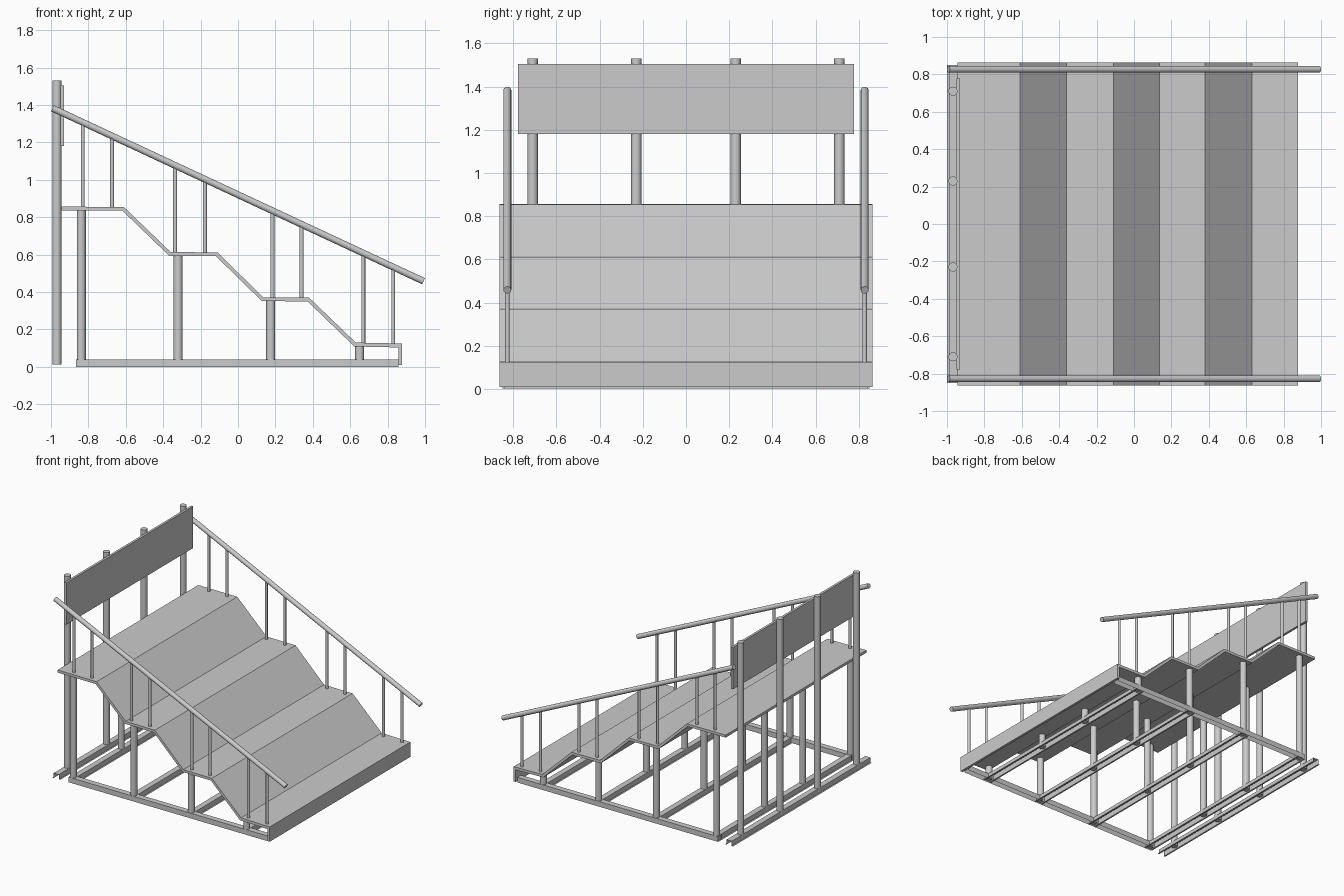
import bpy, bmesh, math
from mathutils import Vector

if "Cube" in bpy.data.objects:
    bpy.data.objects.remove(bpy.data.objects["Cube"])


def finish(name, bm, smooth=False):
    mesh = bpy.data.meshes.new(name)
    bm.to_mesh(mesh)
    bm.free()
    ob = bpy.data.objects.new(name, mesh)
    bpy.context.collection.objects.link(ob)
    if smooth:
        bpy.context.view_layer.objects.active = ob
        ob.select_set(True)
        bpy.ops.object.shade_smooth_by_angle(angle=math.radians(40))
        ob.select_set(False)
    return ob


def tube(name, a, b, r):
    """Capped cylinder between two points."""
    a, b = Vector(a), Vector(b)
    bm = bmesh.new()
    bmesh.ops.create_cone(bm, cap_ends=True, segments=20, radius1=r, radius2=r,
                          depth=(b - a).length)
    bmesh.ops.rotate(bm, verts=bm.verts,
                     matrix=Vector((0, 0, 1)).rotation_difference(b - a).to_matrix())
    bmesh.ops.translate(bm, verts=bm.verts, vec=(a + b) / 2)
    return finish(name, bm, True)


def extrude(name, profile, start, end, axis='y', closed=False):
    """Sweep a profile (u, z) along y or x; open profiles make folded sheets."""
    def place(u, z, t):
        return (u, t, z) if axis == 'y' else (t, u, z)
    bm = bmesh.new()
    rings = [[bm.verts.new(place(u, z, t)) for u, z in profile] for t in (start, end)]
    n = len(profile)
    for i in range(n if closed else n - 1):
        j = (i + 1) % n
        bm.faces.new((rings[0][i], rings[0][j], rings[1][j], rings[1][i]))
    if closed:
        bm.faces.new(rings[0])
        bm.faces.new(rings[1])
    bmesh.ops.recalc_face_normals(bm, faces=bm.faces)
    if not closed and sum(f.normal.z * f.calc_area() for f in bm.faces) < 0:
        bmesh.ops.reverse_faces(bm, faces=bm.faces)
    return finish(name, bm)


def hat(c):
    """Folded channel section, open underneath, with two floor flanges."""
    return [(c - .034, .002), (c - .022, .002), (c - .022, .04),
            (c + .022, .04), (c + .022, .002), (c + .034, .002)]


# Stepped deck: flat treads joined by slopes, with a front kick panel
top = [(-.945, .857), (-.61, .855), (-.36, .614), (-.11, .612),
       (.135, .372), (.38, .37), (.63, .13), (.876, .125), (.876, .01)]
under = [(.858, .01), (.858, .104), (.622, .109), (.372, .35), (.127, .352),
         (-.118, .592), (-.368, .594), (-.618, .835), (-.945, .837)]
extrude('stepped_deck', top + under, -.863, .863, closed=True)

# Base frame: side rails and cross channels
for s, side in ((-1, 'right'), (1, 'left')):
    u = [(s * .80, 0), (s * .80, .04), (s * .845, .04), (s * .845, 0)]
    extrude(f'base_side_rail_{side}', u, -.865, .857, axis='x')

# Deck support posts standing in the cross channels
for i, (x, z) in enumerate([(-.838, .84), (-.32, .595), (.175, .353), (.65, .11)]):
    extrude(f'base_cross_channel_{i}', hat(x), -.84, .84)
    for j, y in enumerate((-.82, -.235, .235, .82)):
        tube(f'deck_post_{i}_{j}', (x, y, .01), (x, y, z), .024)

# Back wall: floor channel, tall posts and panel
extrude('back_floor_channel', hat(-.966), -.85, .85)
for j, y in enumerate((-.71, -.23, .23, .71)):
    tube(f'back_post_{j}', (-.968, y, .012), (-.968, y, 1.53), .024)
panel = [(-.948, 1.18), (-.93, 1.18), (-.93, 1.505), (-.948, 1.505)]
extrude('back_panel', panel, -.778, .778, closed=True)


# Handrails with paired balusters on each tread
def rail_z(x):
    return 1.382 - (x + .99) * .923 / 1.98


for s, side in ((-1, 'right'), (1, 'left')):
    y = s * .827
    tube(f'handrail_{side}', (-.992, y, rail_z(-.992)), (.992, y, rail_z(.992)), .018)
    for k, (pair, z) in enumerate([((-.83, -.673), .85), ((-.336, -.177), .608),
                                   ((.184, .34), .366), ((.67, .83), .122)]):
        for m, x in enumerate(pair):
            tube(f'baluster_{side}_{k}_{m}', (x, y, z), (x, y, rail_z(x)), .0105)
